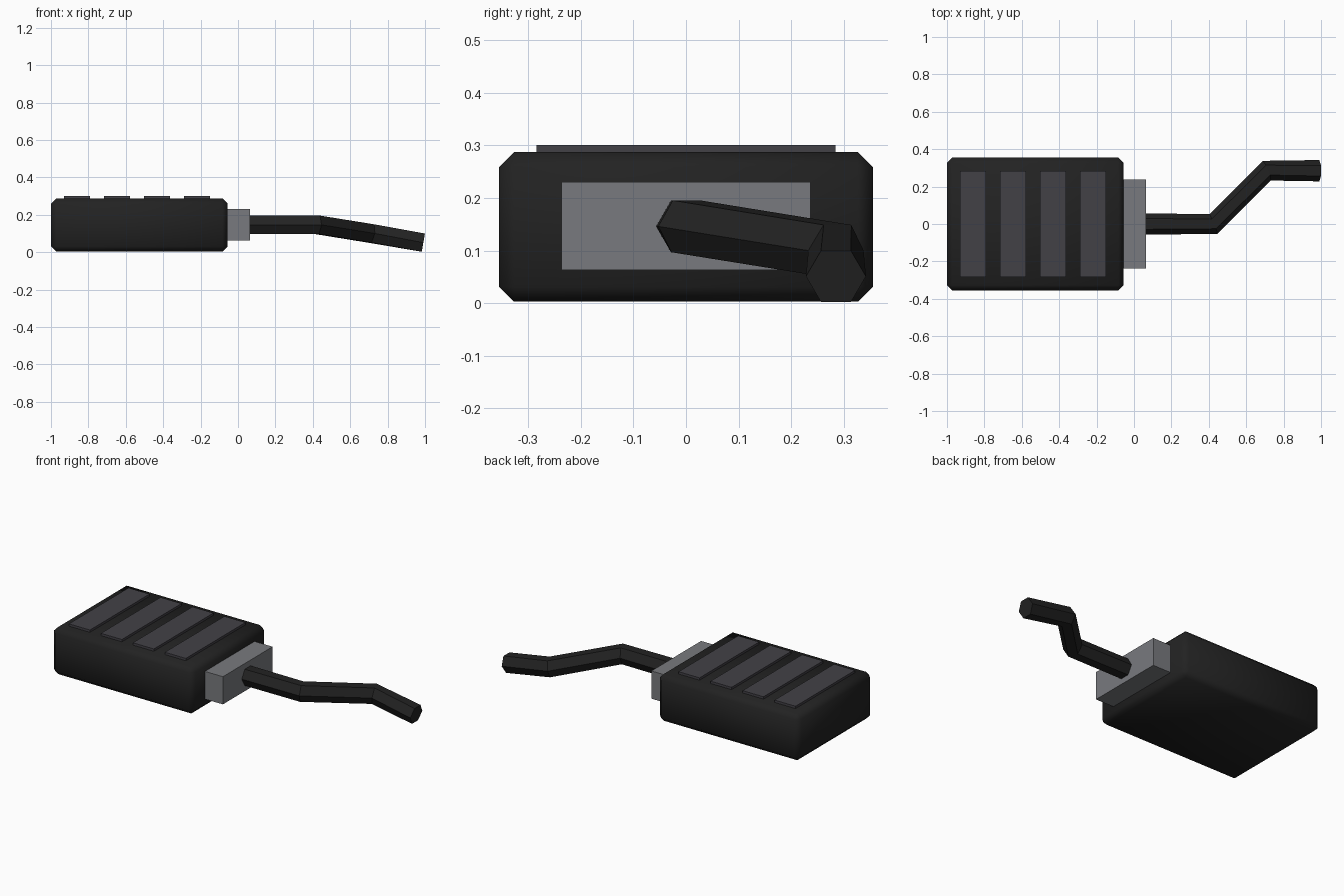
import bpy
import bmesh
from math import cos, sin, pi
from mathutils import Vector

cube = bpy.data.objects.get("Cube")
if cube:
    bpy.data.objects.remove(cube, do_unlink=True)


def material(name, color):
    mat = bpy.data.materials.new(name)
    mat.use_nodes = True
    mat.diffuse_color = color
    mat.node_tree.nodes["Principled BSDF"].inputs["Base Color"].default_value = color
    return mat


black = material("black plastic", (0.016, 0.016, 0.016, 1))
charcoal = material("charcoal ridges", (0.055, 0.053, 0.062, 1))
grey = material("grey metal", (0.19, 0.195, 0.21, 1))


def add_object(name, bm, mat):
    bmesh.ops.recalc_face_normals(bm, faces=bm.faces)
    mesh = bpy.data.meshes.new(name)
    bm.to_mesh(mesh)
    bm.free()
    mesh.materials.append(mat)
    obj = bpy.data.objects.new(name, mesh)
    bpy.context.collection.objects.link(obj)
    return obj


def box(name, low, high, mat, chamfer=0):
    low, high = Vector(low), Vector(high)
    bm = bmesh.new()
    bmesh.ops.create_cube(bm, size=1)
    bmesh.ops.scale(bm, vec=high - low, verts=bm.verts)
    bmesh.ops.translate(bm, vec=(low + high) / 2, verts=bm.verts)
    if chamfer:
        bmesh.ops.bevel(bm, geom=bm.edges[:], offset=chamfer, segments=1,
                        affect='EDGES')
        for face in bm.faces:
            face.smooth = True
    return add_object(name, bm, mat)


# Chamfered, softly shaded housing
box("housing", (-1, -0.355, 0.003), (-0.055, 0.355, 0.287), black, 0.028)

# Raised grip ridges across the top
for i in range(4):
    x = -0.93 + i * 0.2135
    box(f"grip_ridge_{i + 1}", (x, -0.284, 0.27), (x + 0.14, 0.284, 0.301), charcoal)

# Connector tongue
box("connector", (-0.07, -0.237, 0.063), (0.065, 0.237, 0.23), grey)


def cable(name, path, radius, sides, mat):
    """Sweep a flat-sided section along the path, ends facing along x."""
    path = [Vector(p) for p in path]
    bm = bmesh.new()
    rings = []
    for i, p in enumerate(path):
        before = (p - path[i - 1]).normalized() if i else Vector((1, 0, 0))
        after = (path[i + 1] - p).normalized() if i < len(path) - 1 else before
        tangent = (before + after).normalized() if i else before
        side = Vector((0, 0, 1)).cross(tangent).normalized()
        up = tangent.cross(side)
        rings.append([bm.verts.new(p + radius * (side * cos(a) + up * sin(a)))
                      for a in (2 * pi * k / sides for k in range(sides))])
    for a, b in zip(rings, rings[1:]):
        for k in range(sides):
            n = (k + 1) % sides
            bm.faces.new((a[k], a[n], b[n], b[k]))
    bm.faces.new(rings[0])
    bm.faces.new(rings[-1])
    return add_object(name, bm, mat)


# Bent hexagonal cable
cable("cable", [(0.05, 0, 0.146), (0.425, 0, 0.146),
                (0.71, 0.285, 0.1), (0.991, 0.285, 0.051)], 0.057, 6, black)
